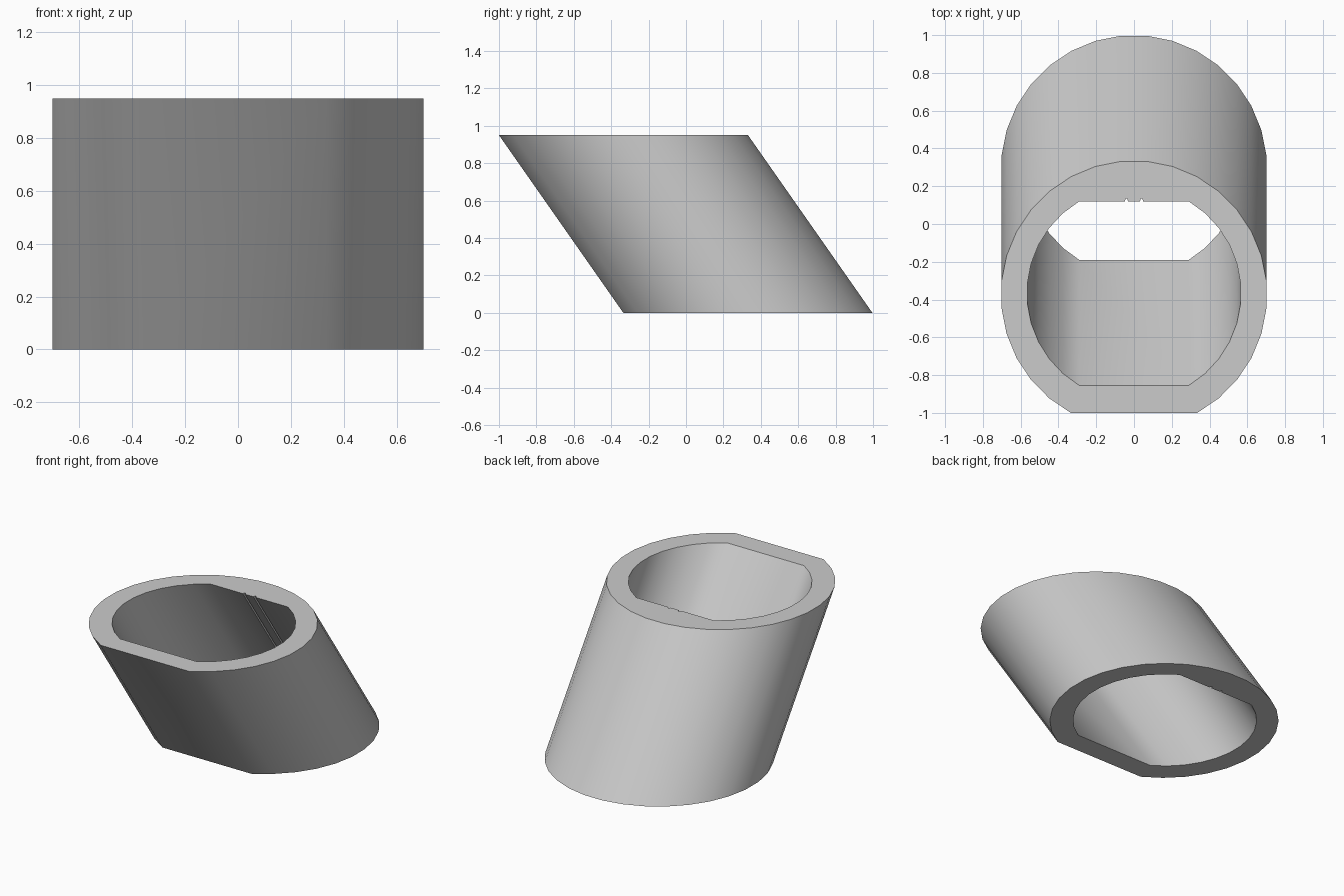
import bpy, bmesh
from math import sin, cos, pi, asin, atan2, radians

cube = bpy.data.objects.get("Cube")
if cube:
    bpy.data.objects.remove(cube)

HEIGHT = 0.95
LEAN = 0.665      # how far the foot sits behind the rim


def arc(cy, rx, ry, start, end, steps):
    """Points along an elliptical arc centred on x = 0."""
    angles = [start + (end - start) * i / steps for i in range(steps + 1)]
    return [(rx * cos(a), cy + ry * sin(a)) for a in angles]


# Rim outline: round with one flat at the front
flat = asin(0.625 / 0.71)
outer = arc(-0.375, 0.705, 0.71, -flat, pi + flat, 27)

# Bore outline: flats front and back, with two fine grooves in the back flat
side = atan2(0.4875, 0.29)
right_side = arc(-0.3675, 0.567, 0.567, -side, side, 11)
left_side = [(-x, y) for x, y in reversed(right_side)]
back = right_side[-1][1]
grooves = []
for cx in (0.04, -0.04):
    for dx, dy in ((0.008, 0), (0.004, 0.015), (-0.004, 0.015), (-0.008, 0)):
        grooves.append((cx + dx, back + dy))
bore = right_side + grooves + left_side

# Leaning walls swept from foot to rim, then the two ring-shaped ends
bm = bmesh.new()
end_edges = ([], [])
for outline in (outer, bore):
    foot = [bm.verts.new((x, y + LEAN, 0)) for x, y in outline]
    rim = [bm.verts.new((x, y, HEIGHT)) for x, y in outline]
    for i in range(len(outline)):
        j = (i + 1) % len(outline)
        bm.faces.new((foot[i], foot[j], rim[j], rim[i]))
        end_edges[0].append(bm.edges.get((foot[i], foot[j])))
        end_edges[1].append(bm.edges.get((rim[i], rim[j])))
for edges in end_edges:
    bmesh.ops.triangle_fill(bm, edges=edges, use_beauty=True)
bmesh.ops.recalc_face_normals(bm, faces=bm.faces)

mesh = bpy.data.meshes.new("leaning_tube")
bm.to_mesh(mesh)
bm.free()
tube = bpy.data.objects.new("leaning_tube", mesh)
bpy.context.collection.objects.link(tube)

# Plain grey finish
grey = bpy.data.materials.new("light_grey")
grey.use_nodes = True
colour = (0.6, 0.6, 0.6, 1)
grey.diffuse_color = colour
grey.node_tree.nodes["Principled BSDF"].inputs["Base Color"].default_value = colour
mesh.materials.append(grey)

bpy.ops.object.select_all(action="DESELECT")
tube.select_set(True)
bpy.context.view_layer.objects.active = tube
bpy.ops.object.shade_smooth_by_angle(angle=radians(32))
